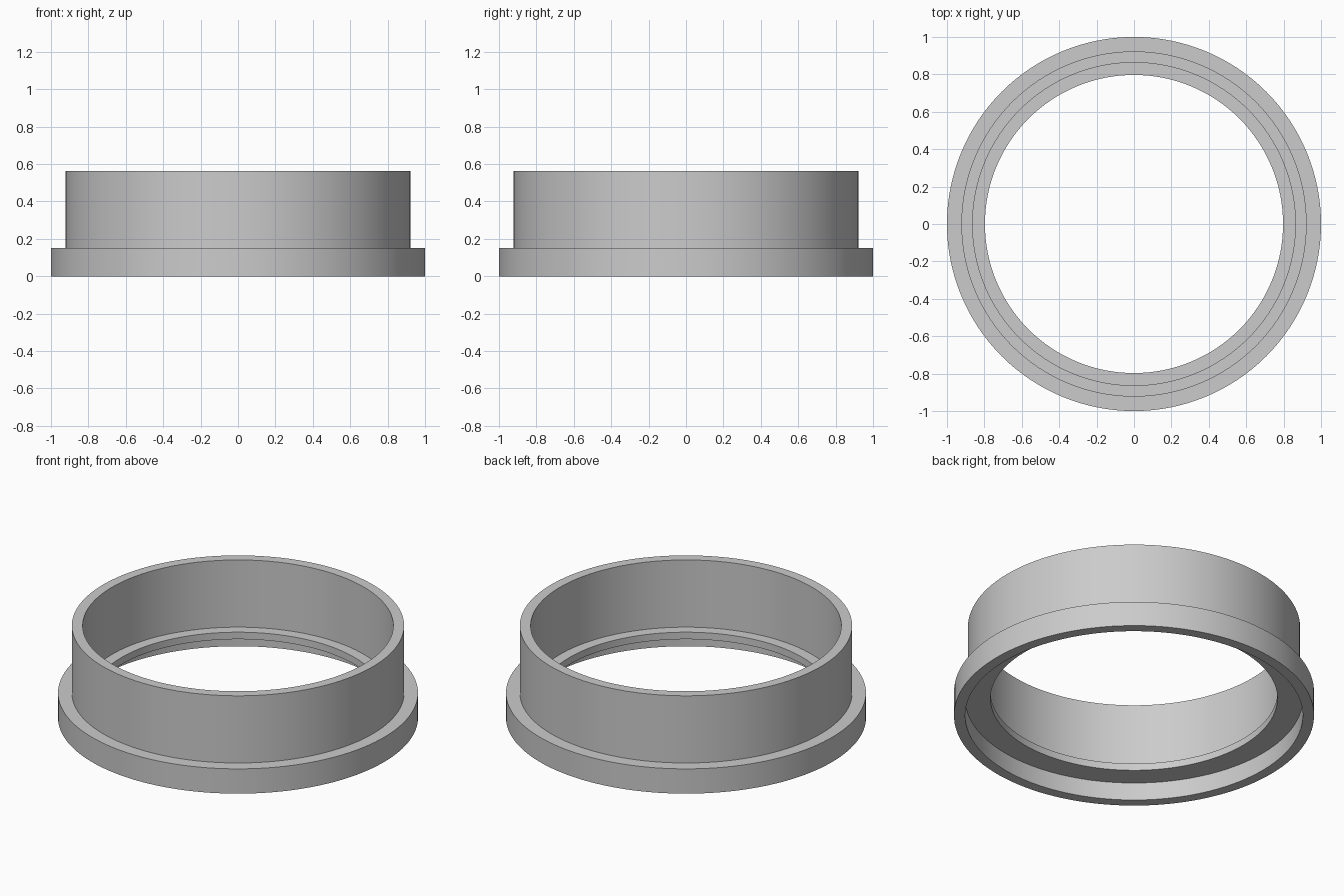
import bpy, bmesh, math

cube = bpy.data.objects.get("Cube")
if cube:
    bpy.data.objects.remove(cube, do_unlink=True)

SEGMENTS = 128

# Single grey material
grey = bpy.data.materials.new("plain grey")
grey.use_nodes = True
colour = (0.6, 0.6, 0.6, 1.0)
grey.diffuse_color = colour
grey.node_tree.nodes["Principled BSDF"].inputs["Base Color"].default_value = colour

# Closed (radius, height) section: wide flange, tall collar, inner ledge, underside recess
profile = [
    (0.938, 0.0), (1.0, 0.0), (1.0, 0.152), (0.923, 0.152),
    (0.923, 0.564), (0.863, 0.564), (0.863, 0.152), (0.797, 0.152),
    (0.797, 0.109), (0.938, 0.109),
]


def lathe(name, section, material):
    """Revolve a closed section around the z axis."""
    bm = bmesh.new()
    rings = []
    for i in range(SEGMENTS):
        a = 2 * math.pi * i / SEGMENTS
        rings.append([bm.verts.new((r * math.cos(a), r * math.sin(a), z)) for r, z in section])
    n = len(section)
    for i in range(SEGMENTS):
        here, there = rings[i], rings[(i + 1) % SEGMENTS]
        for j in range(n):
            k = (j + 1) % n
            bm.faces.new((here[j], there[j], there[k], here[k]))
    bmesh.ops.recalc_face_normals(bm, faces=bm.faces)
    mesh = bpy.data.meshes.new(name)
    bm.to_mesh(mesh)
    bm.free()
    mesh.materials.append(material)
    obj = bpy.data.objects.new(name, mesh)
    bpy.context.collection.objects.link(obj)
    return obj


# Flanged ring, smooth around with crisp rims
ring = lathe("flanged_ring", profile, grey)
bpy.ops.object.select_all(action='DESELECT')
ring.select_set(True)
bpy.context.view_layer.objects.active = ring
bpy.ops.object.shade_smooth_by_angle(angle=math.radians(30))
